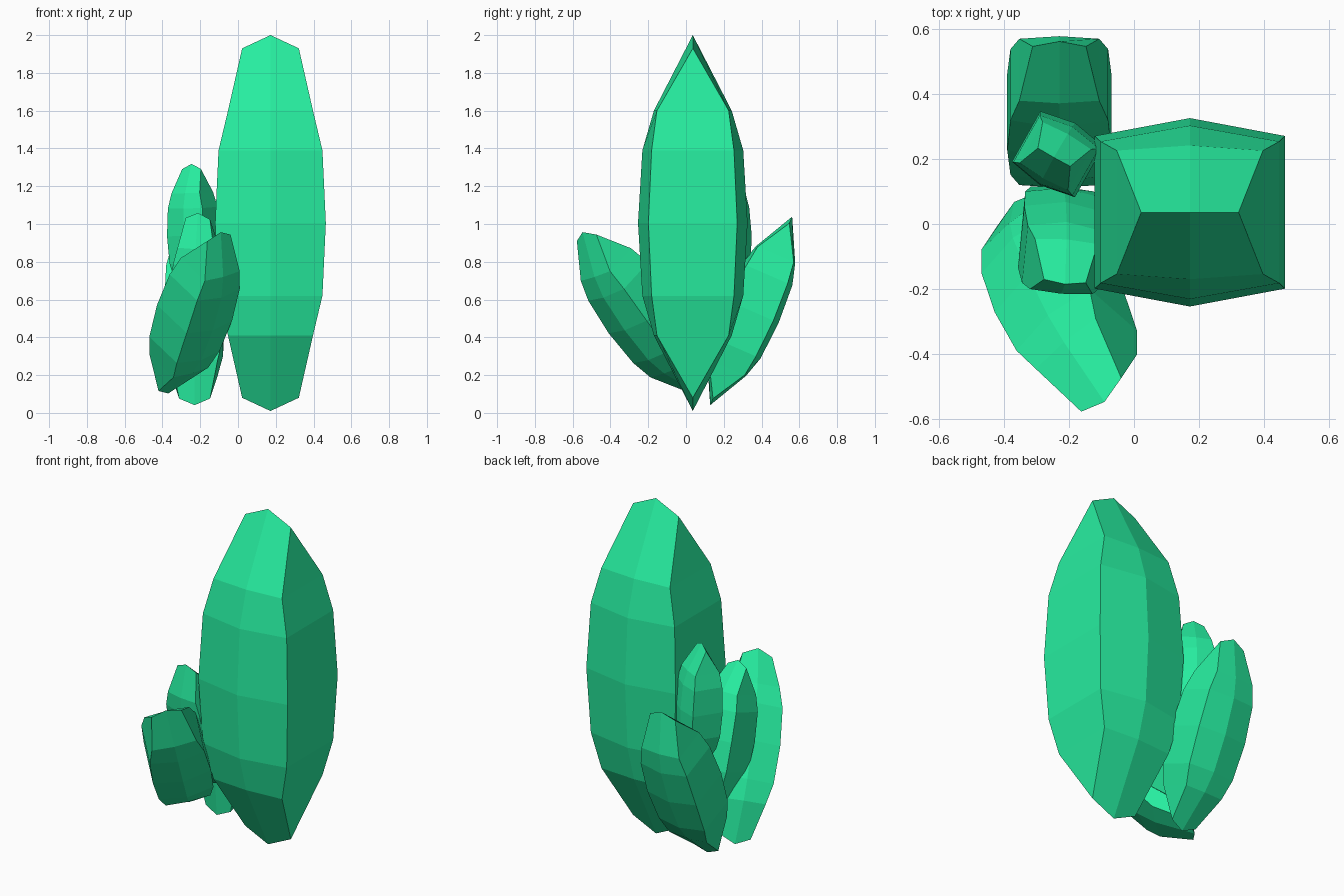
import bpy, bmesh
from mathutils import Vector, Matrix

if "Cube" in bpy.data.objects:
    bpy.data.objects.remove(bpy.data.objects["Cube"])

mat = bpy.data.materials.new("green_crystal")
mat.diffuse_color = (0.02, 0.85, 0.35, 1)
mat.use_nodes = True
mat.node_tree.nodes["Principled BSDF"].inputs["Base Color"].default_value = mat.diffuse_color

# Half profile of a crystal, equator to ridge:
# (z at corners, z at middle, half width, corner depth, middle depth)
HALF = [(0.0, 0.0, 0.293, 0.235, 0.29),
        (0.385, 0.385, 0.275, 0.218, 0.267),
        (0.595, 0.595, 0.225, 0.19, 0.206),
        (0.925, 0.995, 0.15, 0.0, 0.0)]
RINGS = [(-a, -b, w, c, m) for a, b, w, c, m in HALF[:0:-1]] + HALF


def crystal(name, center, axis, ridge, size):
    """Six-sided crystal tapering to a ridge at both ends."""
    bm = bmesh.new()
    rings = []
    for zc, zm, w, c, m in RINGS:
        pts = [(w, -c, zc), (w, c, zc), (0, m, zm),
               (-w, c, zc), (-w, -c, zc), (0, -m, zm)]
        rings.append([bm.verts.new(p) for p in pts])
    for a, b in zip(rings, rings[1:]):
        for i in range(6):
            j = (i + 1) % 6
            bm.faces.new((a[i], a[j], b[j], b[i]))
    # the end rings collapse into ridges
    bmesh.ops.remove_doubles(bm, verts=bm.verts[:], dist=0.0001)
    bmesh.ops.recalc_face_normals(bm, faces=bm.faces[:])
    # orient along the axis, with the ridge direction as local x
    z = Vector(axis).normalized()
    x = Vector(ridge)
    x = (x - z * x.dot(z)).normalized()
    y = z.cross(x)
    rot = Matrix((x, y, z)).transposed().to_4x4()
    bm.transform(Matrix.Translation(center) @ rot @ Matrix.Scale(size, 4))
    mesh = bpy.data.meshes.new(name)
    bm.to_mesh(mesh)
    bm.free()
    mesh.materials.append(mat)
    obj = bpy.data.objects.new(name, mesh)
    bpy.context.collection.objects.link(obj)


crystal("main_crystal", (0.172, 0.036, 1.005), (0, 0, 1), (1, 0, 0), 1.0)
crystal("back_crystal", (-0.23, 0.345, 0.54), (0, 0.435, 1.0), (1, 0, 0), 0.547)
crystal("front_crystal", (-0.23, -0.24, 0.53), (0.14, -0.31, 0.43), (0.125, 0.11, 0.03), 0.547)
crystal("upper_crystal", (-0.235, 0.215, 0.94), (-0.012, -0.01, 0.377), (0.87, -0.49, 0), 0.38)
crystal("inner_crystal", (-0.222, -0.05, 0.652), (0.01, -0.136, 0.408), (1, -0.1, 0), 0.43)
